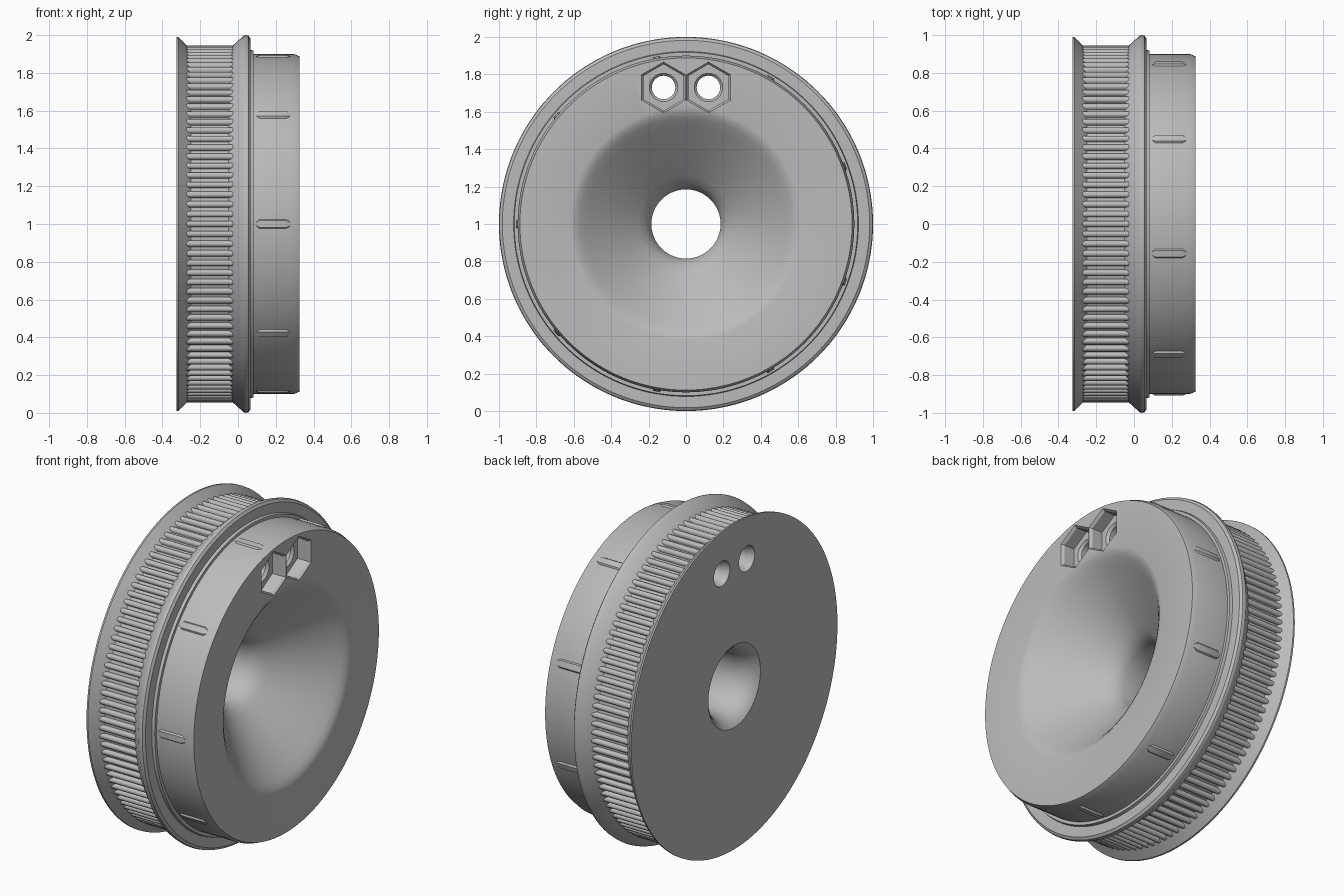
import bpy, bmesh, math
from mathutils import Matrix, Vector

cube = bpy.data.objects.get("Cube")
if cube:
    bpy.data.objects.remove(cube)

AXIS_Z = 1.0
TEETH = 112
RIBS = 9
BOLT_Y, BOLT_Z = 0.12, 1.73
BACK, FRONT = -0.325, 0.325

grey = bpy.data.materials.new("plain grey")
grey.use_nodes = True
colour = (0.5, 0.5, 0.5, 1)
grey.diffuse_color = colour
grey.node_tree.nodes["Principled BSDF"].inputs["Base Color"].default_value = colour


def make_object(name, bm):
    bmesh.ops.recalc_face_normals(bm, faces=bm.faces)
    mesh = bpy.data.meshes.new(name)
    bm.to_mesh(mesh)
    bm.free()
    mesh.materials.append(grey)
    obj = bpy.data.objects.new(name, mesh)
    bpy.context.collection.objects.link(obj)
    return obj


def lathe(bm, profile, steps, y=0, z=AXIS_Z, turn=0, closed=True):
    """Revolve (x, radius) points around an axis along x; open profiles get end caps."""
    rings = []
    for x, r in profile:
        ring = []
        for i in range(steps):
            a = turn + math.tau * i / steps
            ring.append(bm.verts.new((x, y + r * math.cos(a), z + r * math.sin(a))))
        rings.append(ring)
    pairs = list(zip(rings, rings[1:]))
    if closed:
        pairs.append((rings[-1], rings[0]))
    else:
        bm.faces.new(rings[0])
        bm.faces.new(rings[-1])
    for a, b in pairs:
        for i in range(steps):
            j = (i + 1) % steps
            bm.faces.new((a[i], a[j], b[j], b[i]))


def loft(bm, sections):
    """Join equal-length outlines into a closed solid."""
    loops = [[bm.verts.new(p) for p in s] for s in sections]
    for a, b in zip(loops, loops[1:]):
        for i in range(len(a)):
            j = (i + 1) % len(a)
            bm.faces.new((a[i], a[j], b[j], b[i]))
    bm.faces.new(loops[0])
    bm.faces.new(loops[-1])


def around(bm, sections, count, start):
    """Repeat a solid modelled on the top of the wheel around its axis."""
    for i in range(count):
        rot = Matrix.Rotation(start + math.tau * i / count, 3, 'X')
        loft(bm, [[rot @ Vector(p) + Vector((0, 0, AXIS_Z)) for p in s] for s in sections])


def shade(obj, angle=30):
    bpy.ops.object.select_all(action='DESELECT')
    obj.select_set(True)
    bpy.context.view_layer.objects.active = obj
    bpy.ops.object.shade_smooth_by_angle(angle=math.radians(angle))


# Wheel body: flanges, belt seat, stepped hub, dished front and flared bore
profile = [
    (BACK, 0.25), (BACK, 0.99), (-0.315, 0.99), (-0.25, 0.924), (-0.05, 0.924),
    (0.03, 0.997), (0.042, 1.0), (0.055, 0.997), (0.066, 0.982), (0.066, 0.922),
    (0.083, 0.918), (0.083, 0.9), (0.295, 0.9), (FRONT, 0.888),
    (FRONT, 0.62), (0.318, 0.595), (0.3, 0.567), (0.27, 0.53),
    (0.03, 0.255), (-0.005, 0.22), (-0.04, 0.197), (-0.08, 0.185),
    (-0.2, 0.185), (-0.245, 0.192), (-0.285, 0.21), (-0.31, 0.23),
]
bm = bmesh.new()
lathe(bm, profile, 144)
body = make_object("wheel_body", bm)

# Cutters: hexagonal nut pockets and bolt holes
bm_hex, bm_hole = bmesh.new(), bmesh.new()
for side in (-1, 1):
    y = side * BOLT_Y
    lathe(bm_hex, [(0.24, 0.124), (0.31, 0.124), (0.335, 0.144)], 6,
          y, BOLT_Z, math.pi / 6, closed=False)
    lathe(bm_hole, [(-0.34, 0.077), (-0.3, 0.075), (-0.28, 0.063), (0.225, 0.063),
                    (0.24, 0.076), (0.27, 0.076)], 32, y, BOLT_Z, closed=False)
for name, cut in (("nut_pocket_cutter", bm_hex), ("bolt_hole_cutter", bm_hole)):
    cutter = make_object(name, cut)
    mod = body.modifiers.new(name, 'BOOLEAN')
    mod.operation = 'DIFFERENCE'
    mod.solver = 'EXACT'
    mod.object = cutter
    bpy.context.view_layer.objects.active = body
    bpy.ops.object.modifier_apply(modifier=name)
    bpy.data.objects.remove(cutter)
shade(body)

# Belt teeth: rounded bars between the flanges
half = 0.016
outline = [(-half, 0.915), (-half, 0.934), (-half * 0.75, 0.942), (-half * 0.3, 0.946),
           (half * 0.3, 0.946), (half * 0.75, 0.942), (half, 0.934), (half, 0.915)]
bm = bmesh.new()
around(bm, [[(x, y, r) for y, r in outline] for x in (-0.275, -0.025)], TEETH, 0)
shade(make_object("belt_teeth", bm), 40)

# Grip ribs: shallow tapered ridges on the hub
bm = bmesh.new()
sections = []
for x, w, h in ((0.09, 0.006, 0.898), (0.115, 0.018, 0.909),
                (0.255, 0.018, 0.909), (0.285, 0.006, 0.898)):
    sections.append([(x, -w * 1.7, 0.892), (x, -w, h), (x, w, h), (x, w * 1.7, 0.892)])
around(bm, sections, RIBS, math.pi / 2)
shade(make_object("grip_ribs", bm))
